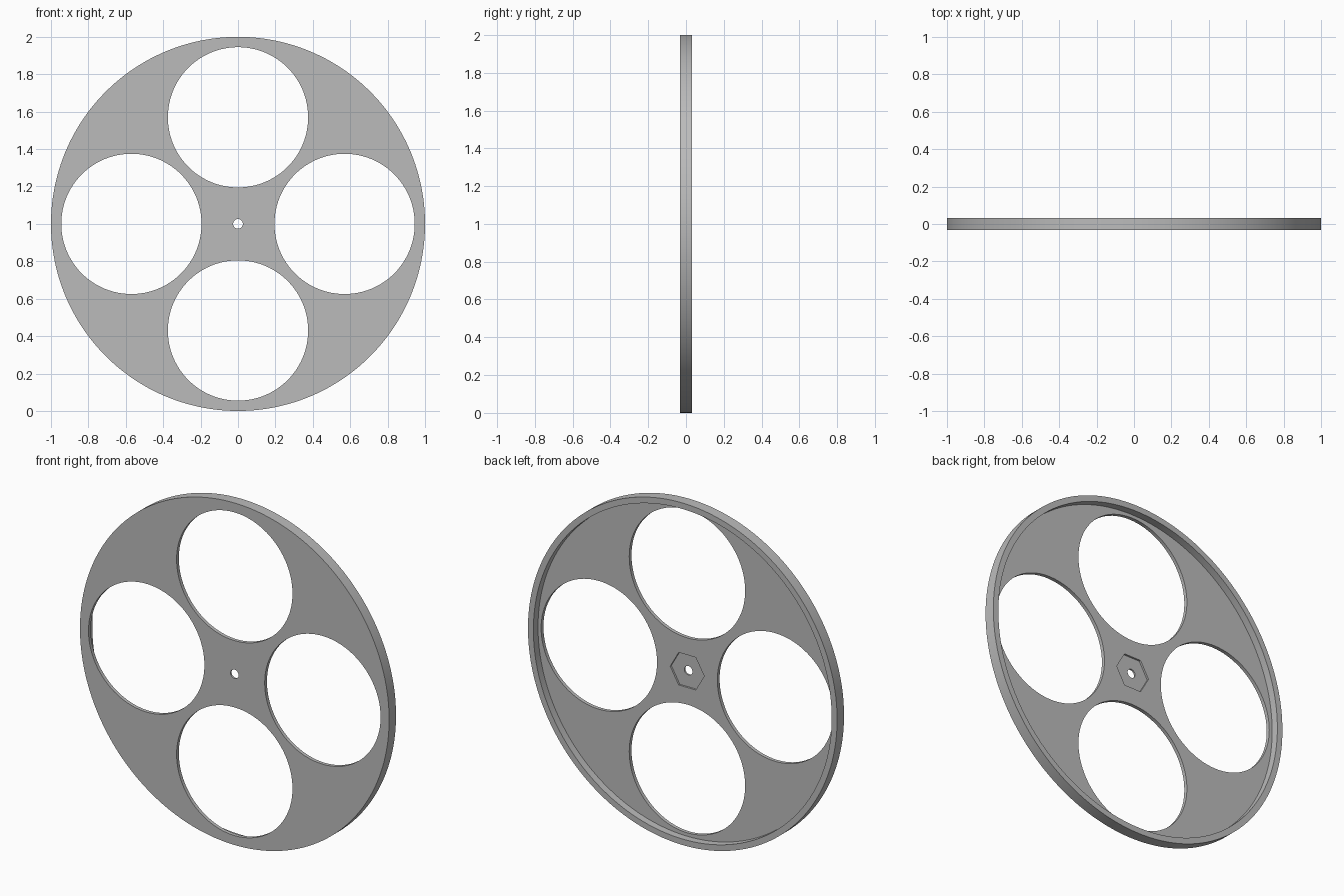
import bpy
import math

RADIUS, HALF_DEPTH = 1.0, 0.032
WEB_BACK = -0.011          # back surface of the thin web
POCKET_FLOOR = -0.022      # floor of the hexagonal pocket
OUT = 0.1                  # cutter overshoot

default = bpy.data.objects.get("Cube")
if default:
    bpy.data.objects.remove(default, do_unlink=True)

grey = bpy.data.materials.new("plain grey")
grey.use_nodes = True
colour = (0.5, 0.5, 0.5, 1)
grey.diffuse_color = colour
grey.node_tree.nodes["Principled BSDF"].inputs["Base Color"].default_value = colour


def cylinder(name, radius, y0, y1, x=0.0, z=1.0, sides=96, turn=0.0):
    """Cylinder or prism running along y from y0 to y1."""
    bpy.ops.mesh.primitive_cylinder_add(
        vertices=sides, radius=radius, depth=y1 - y0,
        location=(x, (y0 + y1) / 2, z), rotation=(math.pi / 2, turn, 0))
    obj = bpy.context.object
    obj.name = name
    bpy.ops.object.transform_apply(location=True, rotation=True, scale=True)
    obj.data.materials.append(grey)
    return obj


def cut(target, cutter):
    """Subtract the cutter and discard it."""
    mod = target.modifiers.new("cut", 'BOOLEAN')
    mod.operation = 'DIFFERENCE'
    mod.solver = 'EXACT'
    mod.object = cutter
    cutter.hide_render = True
    bpy.ops.object.select_all(action='DESELECT')
    bpy.context.view_layer.objects.active = target
    target.select_set(True)
    bpy.ops.object.modifier_apply(modifier=mod.name)
    bpy.data.objects.remove(cutter, do_unlink=True)


# Wheel disc with a raised rim around the back
wheel = cylinder("wheel_disc", RADIUS, -HALF_DEPTH, HALF_DEPTH, sides=192)
cut(wheel, cylinder("rim_recess", 0.965, WEB_BACK, OUT, sides=192))

# Four large round openings
for i in range(4):
    angle = i * math.pi / 2
    cut(wheel, cylinder("opening_cutter", 0.375, -OUT, OUT,
                        x=0.57 * math.cos(angle), z=1 + 0.57 * math.sin(angle)))

# Hexagonal nut pocket at the back, corners pointing sideways
cut(wheel, cylinder("pocket_cutter", 0.11, POCKET_FLOOR, OUT,
                    sides=6, turn=math.pi / 6))

# Axle hole
cut(wheel, cylinder("axle_cutter", 0.026, -OUT, OUT, sides=32))

wheel.select_set(True)
bpy.context.view_layer.objects.active = wheel
bpy.ops.object.shade_smooth_by_angle(angle=math.radians(30))
